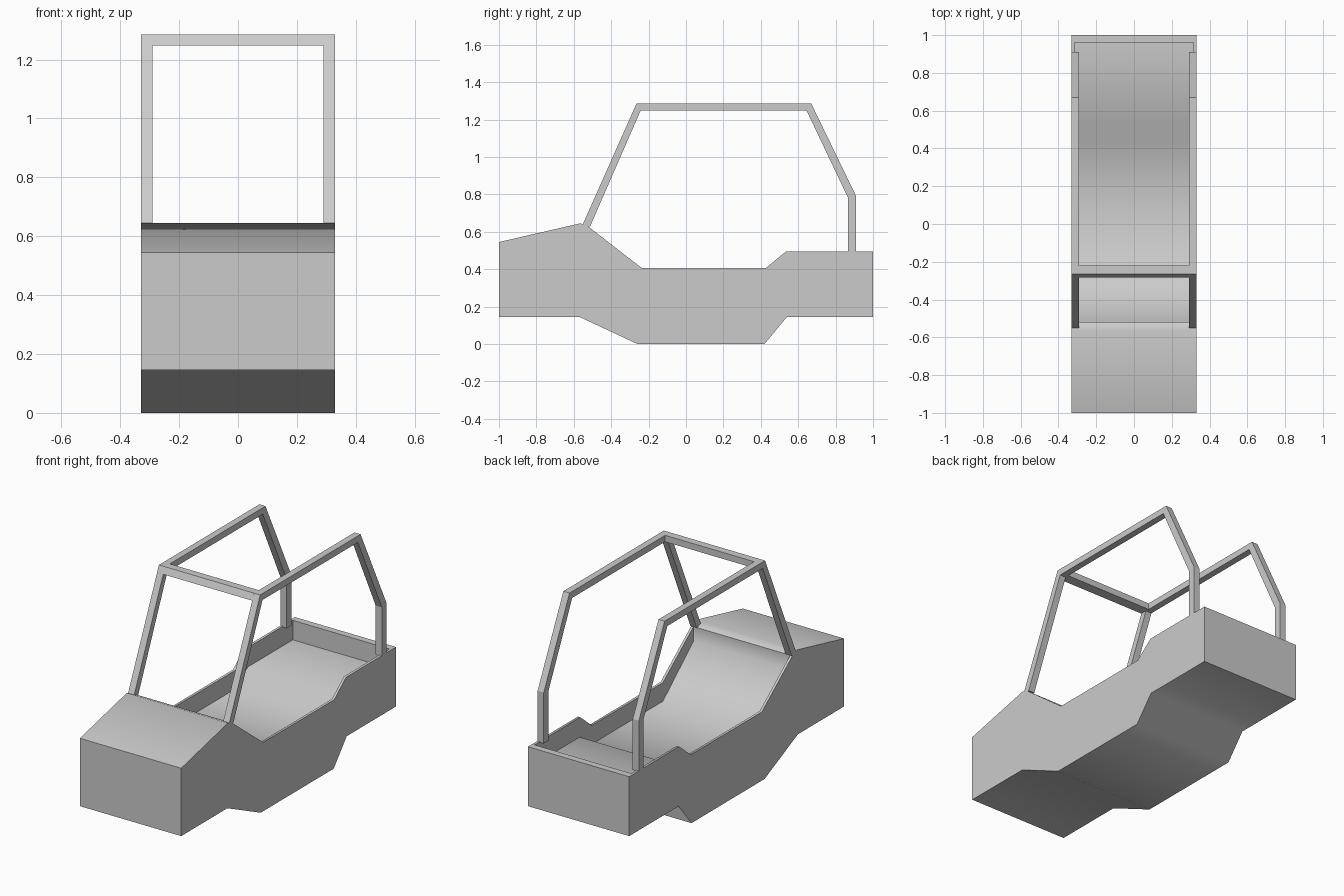
import bpy, bmesh, math

if "Cube" in bpy.data.objects:
    bpy.data.objects.remove(bpy.data.objects["Cube"])


def extrude_profile(name, pts, x0, x1):
    """Side profile of (y, z) points extruded along x."""
    bm = bmesh.new()
    face = bm.faces.new([bm.verts.new((x0, y, z)) for y, z in pts])
    ext = bmesh.ops.extrude_face_region(bm, geom=[face])
    verts = [v for v in ext["geom"] if isinstance(v, bmesh.types.BMVert)]
    bmesh.ops.translate(bm, verts=verts, vec=(x1 - x0, 0, 0))
    bmesh.ops.recalc_face_normals(bm, faces=bm.faces)
    mesh = bpy.data.meshes.new(name)
    bm.to_mesh(mesh)
    bm.free()
    obj = bpy.data.objects.new(name, mesh)
    bpy.context.collection.objects.link(obj)
    return obj


HALF = 0.33    # half body width
BAR = 0.04     # roll frame bar width
WALL = 0.015   # side wall thickness

# Body hull: hood, dipped door sills, rear deck and belly
body = extrude_profile("body_tub", [
    (-1, 0.145), (-0.57, 0.145), (-0.26, 0), (0.42, 0), (0.54, 0.145), (1, 0.145),
    (1, 0.495), (0.535, 0.495), (0.425, 0.405), (-0.235, 0.405),
    (-0.525, 0.63), (-0.565, 0.645), (-1, 0.545)], -HALF, HALF)

# Open cabin: footwell slope, floor and raised rear shelf
cutter = extrude_profile("cabin_cutter", [
    (-0.52, 0.54), (-0.235, 0.295), (0.43, 0.295), (0.54, 0.38), (0.96, 0.38),
    (0.96, 1), (-0.52, 1)], -HALF + WALL, HALF - WALL)
cutter.hide_render = True
mod = body.modifiers.new("cabin", 'BOOLEAN')
mod.operation = 'DIFFERENCE'
mod.solver = 'EXACT'
mod.object = cutter
bpy.context.view_layer.objects.active = body
body.select_set(True)
bpy.ops.object.modifier_apply(modifier=mod.name)
bpy.data.objects.remove(cutter)
bpy.ops.object.shade_smooth_by_angle(angle=math.radians(52))

# Roll frame sides: windscreen pillar, roof rail, rear pillar
frame = [(-0.557, 0.628), (-0.265, 1.285), (0.67, 1.285), (0.91, 0.79), (0.91, 0.49),
         (0.867, 0.49), (0.867, 0.78), (0.645, 1.247), (-0.243, 1.247), (-0.513, 0.628)]
for side, label in ((-1, "right"), (1, "left")):
    extrude_profile(f"roll_frame_{label}", frame, side * (HALF - BAR), side * HALF)

# Crossbar above the windscreen
extrude_profile("windscreen_crossbar", [
    (-0.265, 1.285), (-0.22, 1.285), (-0.22, 1.247), (-0.282, 1.247)],
    -HALF + BAR, HALF - BAR)
